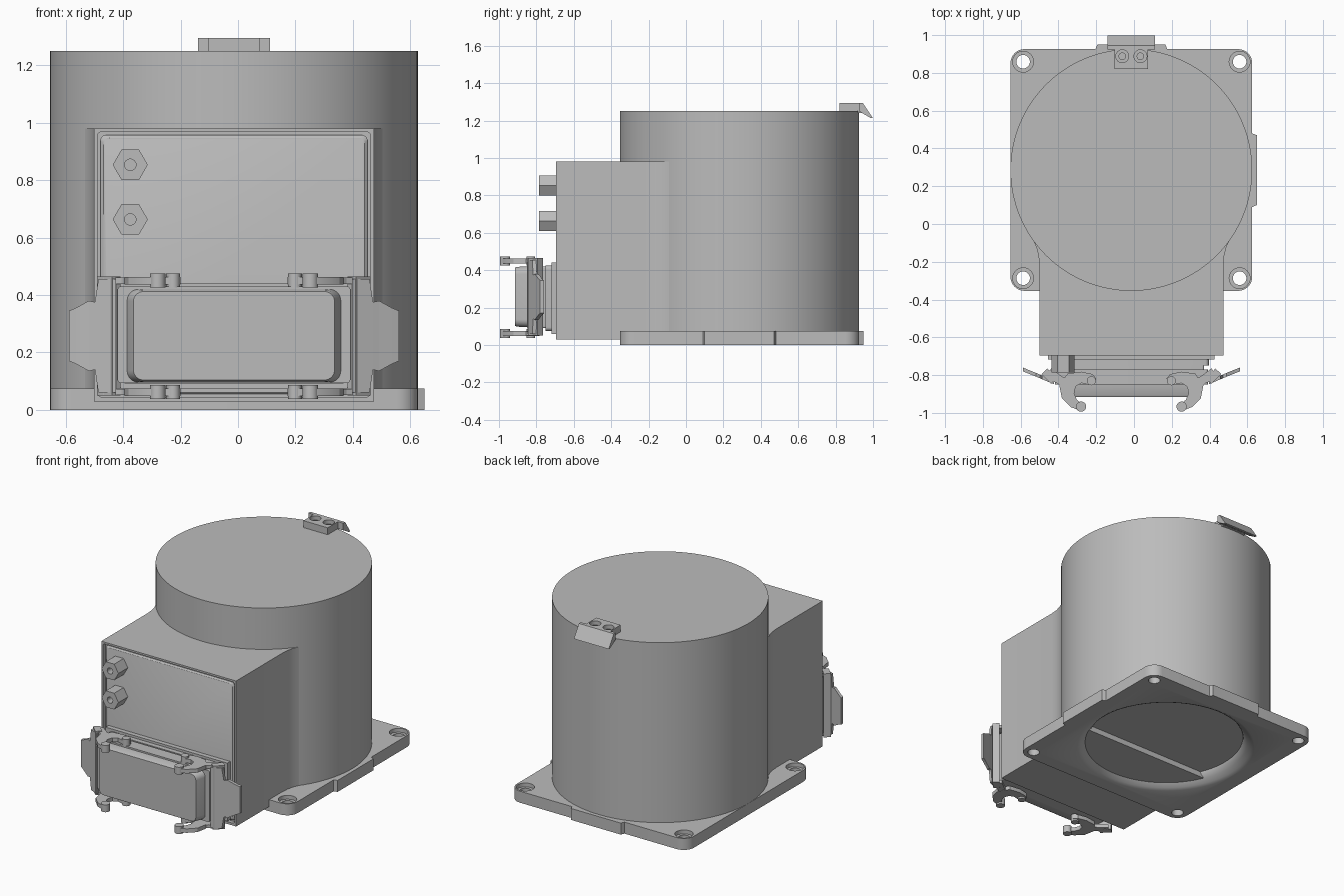
import bpy, bmesh, math

cube = bpy.data.objects.get("Cube")
if cube:
    bpy.data.objects.remove(cube, do_unlink=True)

CX = -0.014   # symmetry plane of the housing
CY = 0.286    # centre of the drum
R = 0.64      # drum radius

grey = bpy.data.materials.new("housing_grey")
grey.use_nodes = True
tone = (0.5, 0.5, 0.5, 1)
grey.diffuse_color = tone
grey.node_tree.nodes["Principled BSDF"].inputs["Base Color"].default_value = tone


def loft(name, rings, axis="z"):
    """Skin a stack of (outline, height) rings along an axis."""
    place = {"z": lambda u, v, w: (u, v, w),
             "y": lambda u, v, w: (u, w, v),
             "x": lambda u, v, w: (w, u, v)}[axis]
    bm = bmesh.new()
    loops = [[bm.verts.new(place(u, v, w)) for u, v in pts] for pts, w in rings]
    n = len(loops[0])
    for a, b in zip(loops, loops[1:]):
        for i in range(n):
            j = (i + 1) % n
            bm.faces.new((a[i], a[j], b[j], b[i]))
    bm.faces.new(loops[0])
    bm.faces.new(loops[-1])
    bmesh.ops.recalc_face_normals(bm, faces=bm.faces)
    mesh = bpy.data.meshes.new(name)
    bm.to_mesh(mesh)
    bm.free()
    mesh.materials.append(grey)
    obj = bpy.data.objects.new(name, mesh)
    obj.location.x = CX
    bpy.context.collection.objects.link(obj)
    return obj


def prism(name, pts, lo, hi, axis="z"):
    return loft(name, [(pts, lo), (pts, hi)], axis)


def circle(u, v, r, n=32):
    return [(u + r * math.cos(math.tau * i / n), v + r * math.sin(math.tau * i / n))
            for i in range(n)]


def rect(hw, lo, hi):
    return [(-hw, lo), (hw, lo), (hw, hi), (-hw, hi)]


def corner(u, v, r, start, n=8):
    return [(u + r * math.cos(math.radians(start + 90 * i / n)),
             v + r * math.sin(math.radians(start + 90 * i / n))) for i in range(n + 1)]


def round_rect(hw, lo, hi, r):
    return (corner(-hw + r, lo + r, r, 180) + corner(hw - r, lo + r, r, 270)
            + corner(hw - r, hi - r, r, 0) + corner(-hw + r, hi - r, r, 90))


def strip(path):
    """Outline of a band along (x, y, half width) points."""
    left, right = [], []
    for i, (x, y, w) in enumerate(path):
        a, b = path[max(i - 1, 0)], path[min(i + 1, len(path) - 1)]
        dx, dy = b[0] - a[0], b[1] - a[1]
        d = math.hypot(dx, dy)
        left.append((x - dy / d * w, y + dx / d * w))
        right.append((x + dy / d * w, y - dx / d * w))
    return left + right[::-1]


def cut(obj, cutter):
    mod = obj.modifiers.new("cut", "BOOLEAN")
    mod.operation, mod.solver, mod.object = "DIFFERENCE", "EXACT", cutter
    bpy.context.view_layer.objects.active = obj
    bpy.ops.object.modifier_apply(modifier=mod.name)
    bpy.data.objects.remove(cutter, do_unlink=True)


def smooth(obj):
    bpy.ops.object.select_all(action="DESELECT")
    obj.select_set(True)
    bpy.context.view_layer.objects.active = obj
    bpy.ops.object.shade_smooth_by_angle(angle=math.radians(30))


# Mounting flange with locating pads on its left and back edges
lo, hi, c = CY - R, CY + R, 0.075
outline = (corner(-R + c, lo + c, c, 180) + corner(R - c, lo + c, c, 270)
           + [(R, 0.09), (R + 0.024, 0.1), (R + 0.024, 0.47), (R, 0.48)]
           + corner(R - c, hi - c, c, 0)
           + [(0.19, hi), (0.18, hi + 0.024), (-0.18, hi + 0.024), (-0.19, hi)]
           + corner(-R + c, hi - c, c, 90))
flange = prism("mounting_flange", outline, 0, 0.075)
for sx in (-1, 1):
    for sy in (-1, 1):
        x, y = sx * 0.573, CY + sy * 0.573
        cut(flange, prism("hole", circle(x, y, 0.036), -0.1, 0.2))
        cut(flange, prism("counterbore", circle(x, y, 0.055), 0.05, 0.2))

# Shallow dished recess under the flange
dish = [(circle(0, CY, r, 96), z) for r, z in
        ((0.54, -0.02), (0.54, 0), (0.52, 0.01), (0.495, 0.028), (0.475, 0.05), (0.47, 0.065))]
cut(flange, loft("dish", dish))
smooth(flange)

# Drum
smooth(prism("drum", circle(0, CY, R, 128), 0.07, 1.25))

# Terminal box flaring into the drum
side = [(0.487, -0.695), (0.487, -0.22), (0.491, -0.17), (0.502, -0.125),
        (0.52, -0.085), (0.548, -0.04), (0.5, 0.1)]
box = prism("terminal_box", [(-x, y) for x, y in side] + side[::-1], 0.03, 0.98)
cut(box, prism("recess", round_rect(0.475, 0.045, 0.968, 0.015), -0.8, -0.67, "y"))
smooth(box)
smooth(loft("cover_panel", [(round_rect(0.465, 0.055, 0.957, 0.02), -0.66),
                            (round_rect(0.465, 0.055, 0.957, 0.02), -0.68),
                            (round_rect(0.455, 0.065, 0.947, 0.02), -0.688)], "y"))

# Hexagonal cable glands
for label, z in (("upper", 0.853), ("lower", 0.663)):
    nut = prism(label + "_gland", circle(-0.361, z, 0.061, 6), -0.785, -0.68, "y")
    cut(nut, prism("bore", circle(-0.361, z, 0.02, 24), -0.85, -0.72, "y"))
    smooth(nut)

# Plug connector
prism("connector_gasket", rect(0.44, 0.06, 0.44), -0.718, -0.68, "y")
smooth(prism("connector_base", round_rect(0.41, 0.075, 0.425, 0.02), -0.75, -0.71, "y"))
smooth(prism("connector_collar", round_rect(0.385, 0.09, 0.42, 0.01), -0.78, -0.74, "y"))
smooth(prism("connector_hood_base", round_rect(0.405, 0.094, 0.43, 0.012), -0.85, -0.77, "y"))
smooth(loft("connector_hood", [(round_rect(0.375, 0.096, 0.42, 0.04), -0.84),
                               (round_rect(0.355, 0.098, 0.418, 0.04), -0.905),
                               (round_rect(0.35, 0.104, 0.412, 0.035), -0.915)], "y"))

# Locking levers: hooked arms, pins, crossbars and pull wings on both ends
hook = strip([(0.197, -0.835, 0.02), (0.215, -0.823, 0.03), (0.265, -0.812, 0.03),
              (0.315, -0.825, 0.04), (0.34, -0.865, 0.042), (0.335, -0.91, 0.035),
              (0.305, -0.95, 0.025), (0.262, -0.973, 0.018)])
tang = strip([(0.33, -0.86, 0.03), (0.38, -0.825, 0.022), (0.44, -0.79, 0.03)])
bar = [(0.395, -0.82), (0.425, -0.845), (0.476, -0.795), (0.445, -0.765)]
for s, label in ((-1, "right"), (1, "left")):
    def flip(pts):
        return [(s * x, y) for x, y in pts]
    for end, z in (("lower", 0.062), ("upper", 0.45)):
        tag = label + "_" + end
        smooth(prism(tag + "_lever_hook", flip(hook), z - 0.013, z + 0.013))
        prism(tag + "_lever_tang", flip(tang), z - 0.011, z + 0.011)
        for pin, x, y, r in (("hook_pin", 0.266, -0.967, 0.027),
                             ("pivot_pin", 0.212, -0.83, 0.024)):
            smooth(prism(tag + "_" + pin, circle(s * x, y, r, 20), z - 0.024, z + 0.024))
    prism(label + "_lever_crossbar", flip(bar), 0.05, 0.465)
    # Pull wing slopes outward and back, tapering to its tip
    rings = []
    for x, y, low, high in ((0.41, -0.838, 0.06, 0.455), (0.472, -0.812, 0.06, 0.455),
                            (0.484, -0.807, 0.14, 0.375), (0.505, -0.798, 0.135, 0.38),
                            (0.55, -0.78, 0.16, 0.355), (0.574, -0.77, 0.17, 0.345)):
        rings.append(([(y - 0.01, low), (y + 0.01, low), (y + 0.01, high), (y - 0.01, high)],
                      s * x))
    loft(label + "_lever_wing", rings, "x")

# Lifting clip on the drum rim
clip = prism("rim_clip", rect(0.088, 0.82, 0.94), 1.24, 1.295)
for s in (-1, 1):
    cut(clip, prism("screw_hole", circle(s * 0.048, 0.888, 0.034), 1.265, 1.4))
    smooth(prism("screw_head", circle(s * 0.048, 0.888, 0.02, 20), 1.255, 1.275))
smooth(clip)
prism("clip_lip", [(0.925, 1.25), (0.925, 1.295), (0.945, 1.295), (0.998, 1.215), (0.985, 1.215)],
      -0.126, 0.126, "x")
